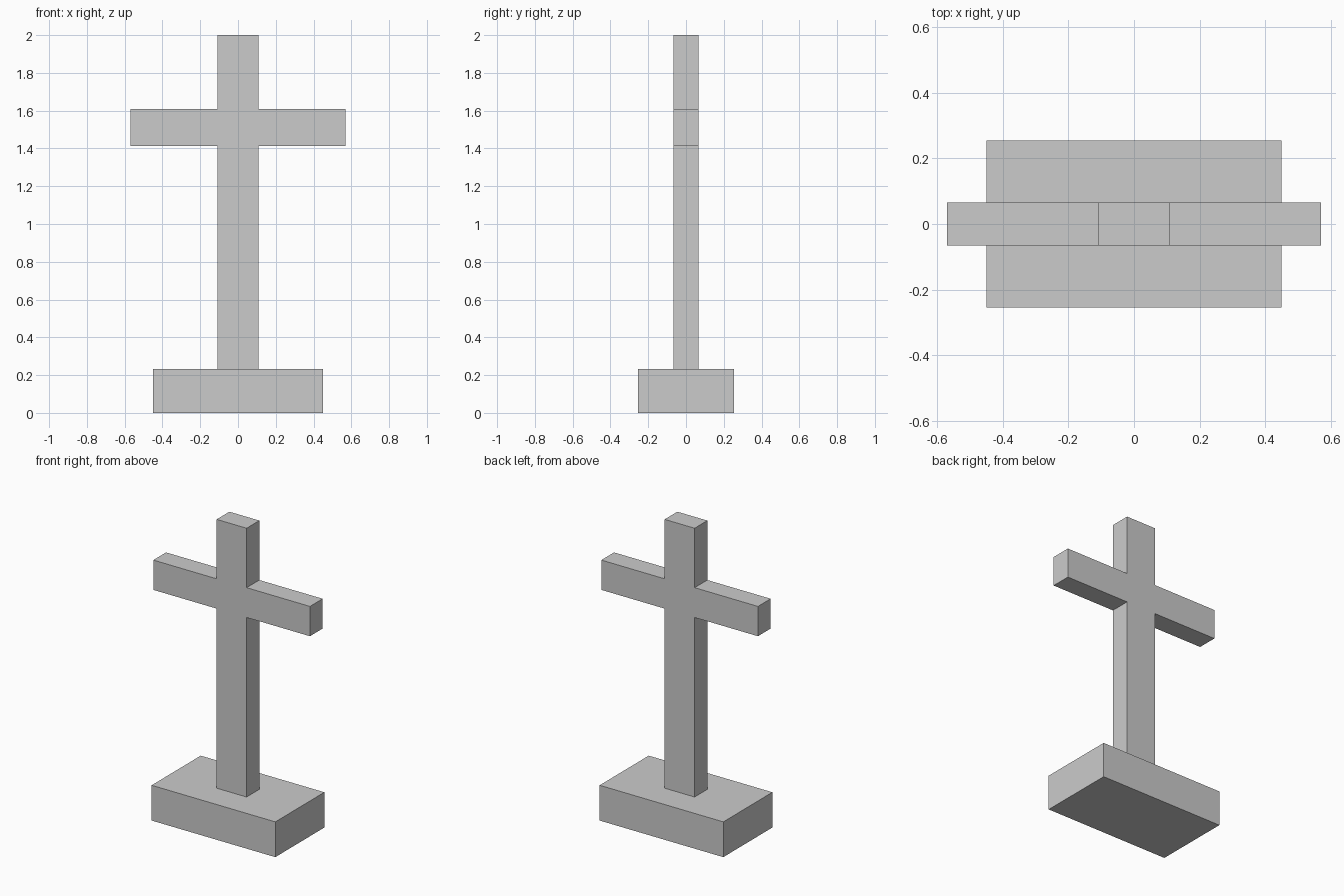
import bpy
import bmesh

if "Cube" in bpy.data.objects:
    bpy.data.objects.remove(bpy.data.objects["Cube"])


def extrude_profile(name, points, depth):
    """Flat x-z outline extruded evenly about y = 0."""
    bm = bmesh.new()
    face = bm.faces.new([bm.verts.new((x, -depth / 2, z)) for x, z in points])
    result = bmesh.ops.extrude_face_region(bm, geom=[face])
    verts = [v for v in result["geom"] if isinstance(v, bmesh.types.BMVert)]
    bmesh.ops.translate(bm, verts=verts, vec=(0, depth, 0))
    bmesh.ops.recalc_face_normals(bm, faces=bm.faces)
    mesh = bpy.data.meshes.new(name)
    bm.to_mesh(mesh)
    bm.free()
    obj = bpy.data.objects.new(name, mesh)
    bpy.context.collection.objects.link(obj)
    return obj


def mirrored(right_side):
    """Close a right-hand outline with its mirror image."""
    return right_side + [(-x, z) for x, z in reversed(right_side)]


base_top = 0.232

# Rectangular plinth
extrude_profile("base", mirrored([(0.45, 0), (0.45, base_top)]), 0.51)

# Upright and crossbar as one flush piece
post, arm = 0.109, 0.57
extrude_profile("cross", mirrored([
    (post, base_top), (post, 1.413), (arm, 1.413),
    (arm, 1.609), (post, 1.609), (post, 2.0),
]), 0.132)
